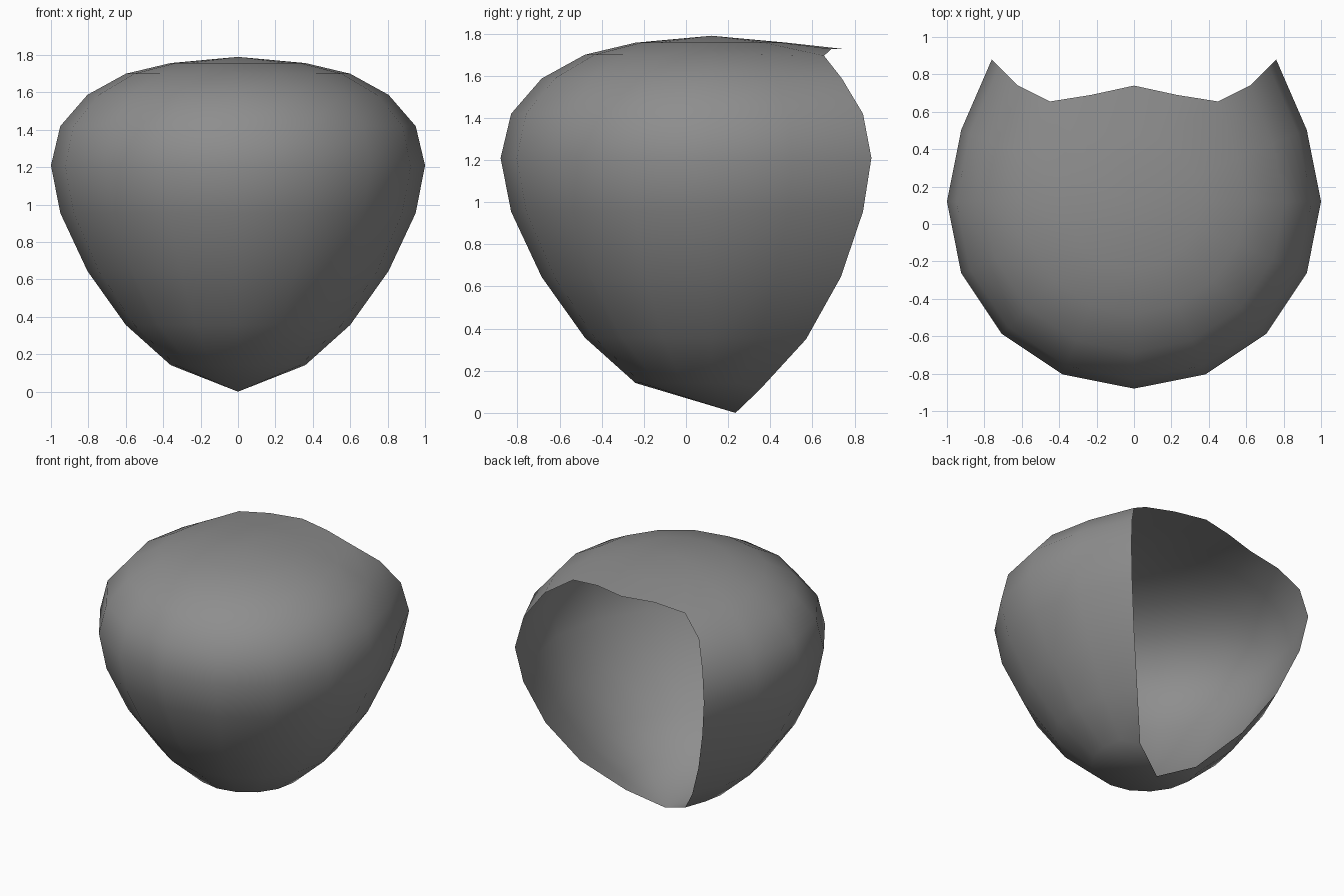
import bpy, bmesh
from math import cos, sin, radians

if "Cube" in bpy.data.objects:
    bpy.data.objects.remove(bpy.data.objects["Cube"])

SIDES, YC = 16, 0.12
# ring radius and height, bottom to top; only the last two close round the back
RINGS = [(0.36, 0.142), (0.60, 0.357), (0.805, 0.645), (0.95, 0.955), (1.0, 1.21),
         (0.95, 1.42), (0.805, 1.587), (0.60, 1.70), (0.36, 1.757)]
# flared rim at the back opening: x, y, z of the right-hand edge
RIM = [(0.24, 0.35, 0.11), (0.45, 0.57, 0.35), (0.615, 0.735, 0.645), (0.72, 0.84, 0.955),
       (0.76, 0.88, 1.21), (0.72, 0.84, 1.42), (0.62, 0.74, 1.587), (0.45, 0.655, 1.695)]
# raised brow along the top of the opening
BROW = {3: (0.23, 0.69, 1.727), 4: (0, 0.74, 1.728), 5: (-0.23, 0.69, 1.727)}

bm = bmesh.new()
grid = []
for i, (r, z) in enumerate(RINGS):
    ring = []
    for k in range(SIDES):
        if i < 7 and k in BROW:              # open back
            ring.append(None)
            continue
        a = radians(k * 360 / SIDES)
        co = (r * cos(a), YC + r * sin(a), z)
        if i < len(RIM) and k in (2, 6):
            x, y, h = RIM[i]
            co = (x if k == 2 else -x, y, h)
        if i == 7 and k in BROW:
            co = BROW[k]
        ring.append(bm.verts.new(co))
    grid.append(ring)

# bottom tip sits towards the back, top pole on the ring axis
tip = bm.verts.new((0, 0.235, 0))
top = bm.verts.new((0, YC, 1.79))
grid = [[tip] * SIDES] + grid + [[top] * SIDES]
for lo, hi in zip(grid, grid[1:]):
    for k in range(SIDES):
        n = (k + 1) % SIDES
        corners = list(dict.fromkeys((lo[k], lo[n], hi[n], hi[k])))
        if None not in corners:
            bm.faces.new(corners).smooth = True

mesh = bpy.data.meshes.new("open_backed_shell")
bm.to_mesh(mesh)
bm.free()
shell = bpy.data.objects.new("open_backed_shell", mesh)
bpy.context.collection.objects.link(shell)

# dark grey surface
grey = bpy.data.materials.new("dark_grey")
grey.diffuse_color = (0.27, 0.27, 0.27, 1)
grey.use_nodes = True
grey.node_tree.nodes["Principled BSDF"].inputs["Base Color"].default_value = grey.diffuse_color
mesh.materials.append(grey)
